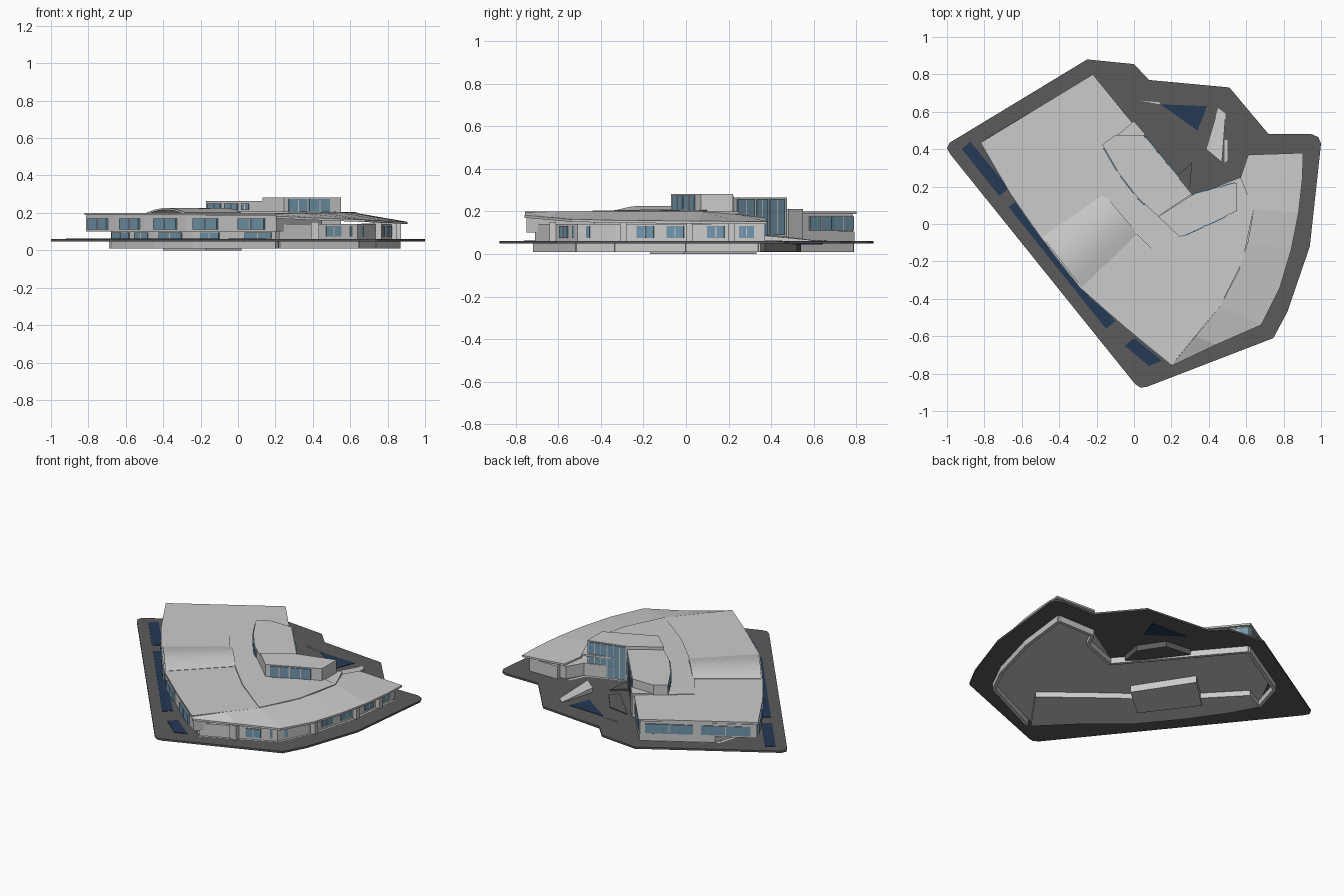
import bpy, bmesh, math
from mathutils import Vector


def material(name, r, g, b):
    m = bpy.data.materials.new(name)
    m.diffuse_color = (r, g, b, 1)
    return m


DARK = material("dark_paving", 0.105, 0.105, 0.105)
WATER = material("water", 0.018, 0.04, 0.09)
GLASS = material("glass", 0.17, 0.31, 0.41)


def finish(name, bm, mat):
    bmesh.ops.recalc_face_normals(bm, faces=bm.faces)
    me = bpy.data.meshes.new(name)
    bm.to_mesh(me)
    bm.free()
    ob = bpy.data.objects.new(name, me)
    bpy.context.collection.objects.link(ob)
    if mat:
        me.materials.append(mat)
    return ob


def prism(name, pts, z0, z1, mat=None):
    """Extruded plan outline; z1 may be a list for a sloping top."""
    tops = z1 if isinstance(z1, list) else [z1] * len(pts)
    bm = bmesh.new()
    lo = [bm.verts.new((x, y, z0)) for x, y in pts]
    hi = [bm.verts.new((p[0], p[1], z)) for p, z in zip(pts, tops)]
    bm.faces.new(lo)
    bm.faces.new(hi)
    n = len(pts)
    for i in range(n):
        j = (i + 1) % n
        bm.faces.new((lo[i], lo[j], hi[j], hi[i]))
    return finish(name, bm, mat)


def loft(name, a, b, thick):
    """Roof strip between two 3D edge lines."""
    bm = bmesh.new()
    rows = []
    for p, q in zip(a, b):
        d = Vector((0, 0, thick))
        p, q = Vector(p), Vector(q)
        rows.append([bm.verts.new(v) for v in (p, q, q - d, p - d)])
    for r, s in zip(rows, rows[1:]):
        for k in range(4):
            bm.faces.new((r[k], r[(k + 1) % 4], s[(k + 1) % 4], s[k]))
    bm.faces.new(rows[0])
    bm.faces.new(rows[-1])
    return finish(name, bm, None)


def panel(name, p, q, z0, z1, mat=GLASS, t=0.006):
    """Thin upright panel from p to q."""
    p, q = Vector(p), Vector(q)
    d = (q - p).normalized() * t
    n = Vector((-d.y, d.x))
    return prism(name, [tuple(v) for v in (p - n, q - n, q + n, p + n)], z0, z1, mat)


def along(line, value, axis):
    """Point on a plan polyline where the given coordinate equals value."""
    for p, q in zip(line, line[1:]):
        lo, hi = sorted((p[axis], q[axis]))
        if lo <= value <= hi:
            t = (value - p[axis]) / (q[axis] - p[axis])
            return (p[0] + t * (q[0] - p[0]), p[1] + t * (q[1] - p[1]))
    return line[-1]


def glazed(name, line, axis, spans, z0, z1):
    for i, (s, e) in enumerate(spans):
        p, q = along(line, s, axis), along(line, e, axis)
        panel(f"{name}_{i}", p, q, z0, z1)
        # mullion
        m = ((p[0] + q[0]) / 2, (p[1] + q[1]) / 2)
        d = (Vector(q) - Vector(p)).normalized() * 0.003
        panel(f"{name}_mullion_{i}", (m[0] - d.x, m[1] - d.y), (m[0] + d.x, m[1] + d.y), z0, z1, None, 0.008)


# paved plate
prism("ground_plate", [(-0.25, 0.88), (0, 0.855), (0.08, 0.77), (0.51, 0.73), (0.72, 0.48),
      (0.95, 0.48), (0.985, 0.465), (1.0, 0.43), (0.94, -0.12), (0.82, -0.47), (0.745, -0.61),
      (0.07, -0.87), (0.035, -0.875), (0.005, -0.855), (-0.98, 0.37), (-1.0, 0.405),
      (-0.985, 0.435)], 0.048, 0.06, DARK)

# water basins
prism("pool_north", [(-0.92, 0.40), (-0.875, 0.44), (-0.67, 0.19), (-0.72, 0.15)], 0.058, 0.063, WATER)
prism("pool_long", [(-0.67, 0.09), (-0.63, 0.12), (-0.10, -0.52), (-0.15, -0.56)], 0.058, 0.063, WATER)
prism("pool_south", [(-0.05, -0.65), (0.0, -0.61), (0.15, -0.73), (0.08, -0.76)], 0.058, 0.063, WATER)
prism("pool_triangle", [(0.14, 0.64), (0.39, 0.63), (0.34, 0.5)], 0.044, 0.063, WATER)
prism("pool_rim", [(0.03, 0.66), (0.14, 0.65), (0.14, 0.64)], 0.058, 0.066)

# courtyard
prism("skylight_wedge", [(0.45, 0.62), (0.49, 0.59), (0.47, 0.33), (0.385, 0.4)], 0.058, [0.062, 0.065, 0.09, 0.09])
prism("skylight_fin", [(0.485, 0.45), (0.5, 0.45), (0.5, 0.34), (0.485, 0.33)], 0.058, 0.066)
prism("sunken_court", [(0.02, 0.54), (0.19, 0.52), (0.29, 0.37), (0.27, 0.24), (0.2, 0.3)], 0.012, 0.05, DARK)
prism("court_steps", [(0.04, 0.54), (0.18, 0.52), (0.28, 0.39), (0.24, 0.33)], 0.058, 0.066, DARK)
prism("court_kerb", [(0.22, 0.25), (0.31, 0.33), (0.3, 0.2), (0.28, 0.18)], 0.058, 0.07, DARK)

# plan lines of the facades
front = [(-0.82, 0.435), (-0.66, 0.16), (-0.50, -0.07), (-0.29, -0.34), (-0.05, -0.55), (0.2, -0.755)]
upper = [(x + 0.006, y + 0.006) for x, y in front]
lower = [(-0.68, 0.33), (-0.60, 0.18), (-0.45, -0.04), (-0.24, -0.3), (0, -0.5), (0.2, -0.7)]
east = [(0.22, -0.71), (0.64, -0.51), (0.73, -0.33), (0.82, 0), (0.86, 0.34)]

# basement: front rooms, thin outer walls, low stage
prism("basement_ceiling", lower + east[1:] + [(0.6, 0.34), (0.31, 0.16), (-0.22, 0.78), (-0.55, 0.58)], 0.044, 0.05)
prism("basement_front_rooms", lower + [(0.4, -0.42), (0.02, -0.12), (-0.19, 0.02), (-0.55, 0.4)], 0.01, 0.05)
prism("basement_stage", [(0.02, -0.01), (-0.17, -0.17), (-0.4, 0.14), (-0.2, 0.33)], 0.0, 0.05)
shell = east + [(0.6, 0.34), (0.55, 0.24), (0.31, 0.15), (-0.22, 0.78), (-0.62, 0.54), (-0.68, 0.33)]
for i, (p, q) in enumerate(zip(shell, shell[1:])):
    panel(f"basement_wall_{i}", p, q, 0.01, 0.06, None, 0.01)

# ground floor and upper storey
prism("ground_floor", lower + [(0.3, -0.6), (0.31, 0.15), (-0.22, 0.79), (-0.6, 0.56)], 0.055, 0.105)
prism("upper_storey", upper + [(0.45, -0.43), (0.32, 0.15), (-0.225, 0.785)], 0.1, 0.186)
prism("main_roof", front + [(0.46, -0.44), (0.58, -0.2), (0.64, 0.08), (0.57, 0.25), (0.31, 0.15), (-0.22, 0.80)], 0.188, 0.2)
glazed("upper_window", [(x - 0.005, y - 0.005) for x, y in upper], 0,
       [(-0.8, -0.7), (-0.63, -0.53), (-0.45, -0.33), (-0.24, -0.11), (0, 0.14)], 0.11, 0.17)
glazed("lower_window", lower, 0,
       [(-0.67, -0.58), (-0.55, -0.48), (-0.42, -0.3), (-0.2, -0.1), (0.04, 0.18)], 0.062, 0.096)

# glazed north end
north = [(-0.8, 0.445), (-0.225, 0.787)]
glazed("north_window", north, 0, [(-0.78, -0.53), (-0.49, -0.25)], 0.11, 0.17)
glazed("north_side_window", [(-0.22, 0.785), (0.32, 0.15)], 1, [(0.785, 0.685), (0.68, 0.58)], 0.11, 0.175)

# stepped central roof
prism("central_roof", [(-0.29, 0.33), (-0.16, 0.14), (0.02, -0.06), (0.2, -0.24), (0.46, -0.44), (0.58, -0.2),
      (0.64, 0.08), (0.31, 0.15), (-0.17, 0.425)], 0.198,
      [0.202, 0.207, 0.21, 0.207, 0.203, 0.203, 0.203, 0.212, 0.204])

# shallow barrel vault
arcs = []
for a, b in (((-0.16, 0.16), (0.02, -0.05)), ((-0.49, -0.07), (-0.28, -0.34))):
    n = 14
    arcs.append([(a[0] + (b[0] - a[0]) * i / n, a[1] + (b[1] - a[1]) * i / n,
                  0.202 + 0.024 * math.sin(math.pi * i / n)) for i in range(n + 1)])
loft("vault_roof", arcs[0], arcs[1], 0.01)

# towers
prism("hall_tower", [(0.13, 0.04), (0.245, -0.07), (0.55, 0.07), (0.55, 0.22), (0.31, 0.155)], 0.05, 0.282)
prism("lobby_tower", [(-0.17, 0.425), (-0.08, 0.27), (0.02, 0.14), (0.13, 0.04), (0.31, 0.16), (0.05, 0.475), (-0.1, 0.475)],
      0.05, 0.264)
prism("lobby_annex", [(-0.12, 0.45), (0.0, 0.55), (0.06, 0.48), (-0.02, 0.4)], 0.05, 0.21)
glazed("hall_window", [(0.245, -0.07), (0.55, 0.07)], 0, [(0.27, 0.37), (0.38, 0.49)], 0.205, 0.275)
glazed("hall_north_glass", [(0.31, 0.155), (0.55, 0.22)], 0, [(0.32, 0.39), (0.395, 0.465), (0.47, 0.54)], 0.065, 0.275)
glazed("lobby_glass", [(0.31, 0.16), (0.05, 0.475)], 1, [(0.24, 0.32), (0.33, 0.38), (0.39, 0.46)], 0.09, 0.258)
glazed("lobby_window", [(-0.17, 0.425), (-0.08, 0.27), (0.02, 0.14), (0.13, 0.04)], 0,
       [(-0.16, -0.09), (-0.07, 0.0), (0.02, 0.06)], 0.215, 0.25)

# east wing with overhanging sloped roof
prism("east_wing", east + [(0.62, 0.34), (0.56, 0.24), (0.31, 0.15)], 0.05, 0.14)
inner = [(0.2, -0.755, 0.194), (0.33, -0.6, 0.2), (0.46, -0.44, 0.2), (0.56, -0.25, 0.2), (0.61, -0.09, 0.2),
         (0.64, 0.08, 0.198), (0.57, 0.25, 0.185), (0.61, 0.37, 0.17)]
outer = [(0.205, -0.757, 0.182), (0.44, -0.645, 0.172), (0.68, -0.54, 0.163), (0.78, -0.34, 0.158), (0.84, -0.14, 0.156),
         (0.88, 0.06, 0.154), (0.9, 0.24, 0.153), (0.905, 0.38, 0.152)]
loft("east_roof", inner, outer, 0.012)
glazed("east_window", east, 1, [(-0.53, -0.45), (-0.23, -0.15), (-0.09, -0.01), (0.1, 0.18), (0.25, 0.32)], 0.075, 0.13)
glazed("south_window", east, 0, [(0.47, 0.55)], 0.075, 0.13)
for i, y in enumerate((-0.62, -0.29, 0.02, 0.22)):
    x, y = along(east, y, 1)
    prism(f"east_pier_{i}", [(x - 0.02, y - 0.02), (x + 0.025, y - 0.02), (x + 0.025, y + 0.01), (x - 0.02, y + 0.01)], 0.05, 0.15)
prism("east_end_room", [(0.66, 0.3), (0.86, 0.3), (0.86, 0.37), (0.66, 0.37)], 0.05, 0.142)
